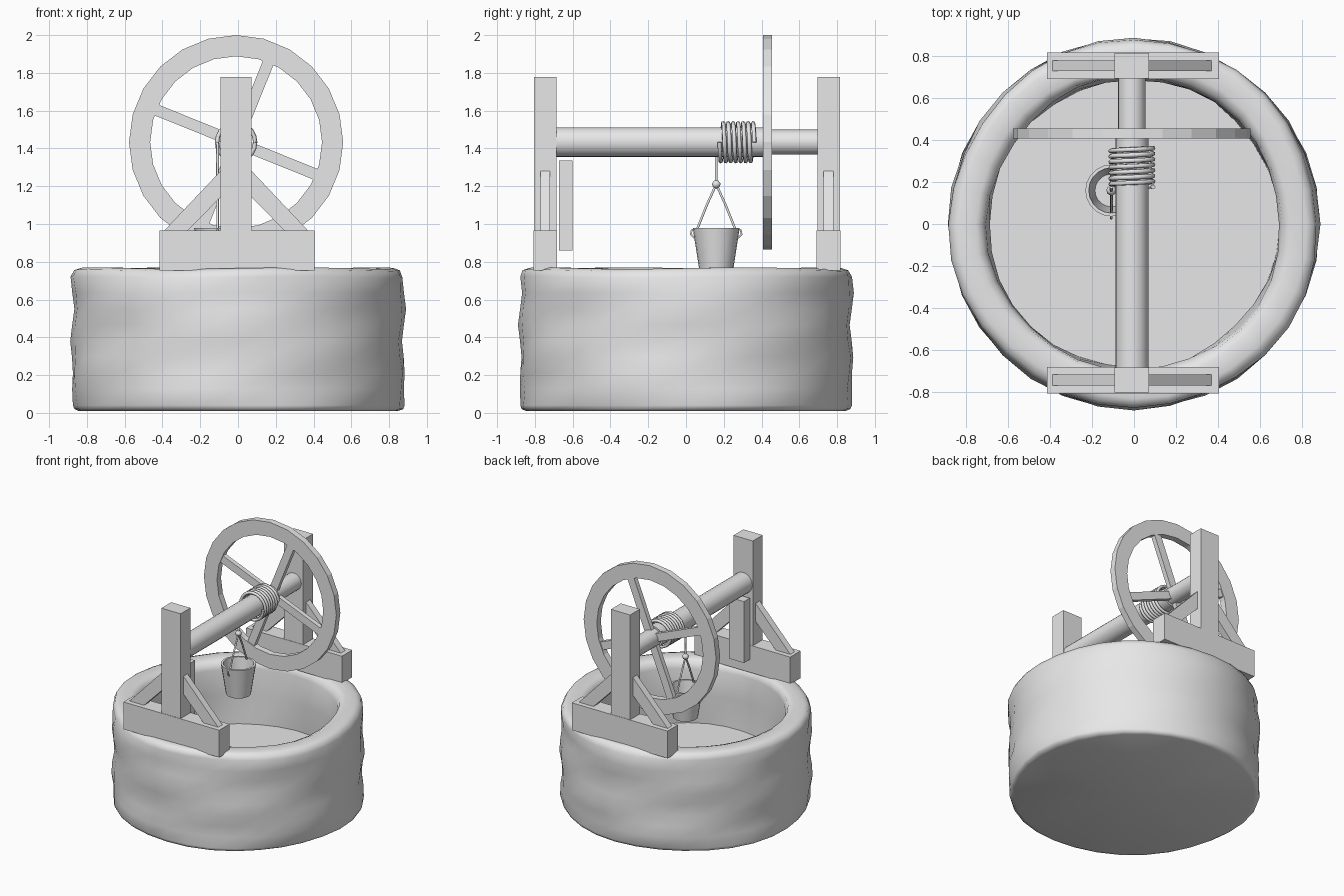
import bpy, bmesh, math
from mathutils import Vector, Matrix

cube = bpy.data.objects.get("Cube")
if cube:
    bpy.data.objects.remove(cube, do_unlink=True)

grey = bpy.data.materials.new("plain grey")
grey.use_nodes = True
COLOUR = (0.8, 0.8, 0.8, 1)
grey.diffuse_color = COLOUR
grey.node_tree.nodes["Principled BSDF"].inputs["Base Color"].default_value = COLOUR

CX = -0.01            # axle line
AXLE_Z = 1.433
ALONG_Y = Matrix.Rotation(-math.pi / 2, 4, 'X')


def finish(bm, name, smooth=None):
    bmesh.ops.recalc_face_normals(bm, faces=bm.faces)
    mesh = bpy.data.meshes.new(name)
    bm.to_mesh(mesh)
    bm.free()
    obj = bpy.data.objects.new(name, mesh)
    bpy.context.collection.objects.link(obj)
    mesh.materials.append(grey)
    if smooth:
        bpy.ops.object.select_all(action='DESELECT')
        obj.select_set(True)
        bpy.context.view_layer.objects.active = obj
        bpy.ops.object.shade_smooth_by_angle(angle=math.radians(smooth))
    return obj


def box(name, low, high):
    low, high = Vector(low), Vector(high)
    bm = bmesh.new()
    bmesh.ops.create_cube(bm, size=1)
    bmesh.ops.scale(bm, vec=high - low, verts=bm.verts)
    bmesh.ops.translate(bm, vec=(low + high) / 2, verts=bm.verts)
    return finish(bm, name)


def lathe(name, profile, sides, loc=(0, 0, 0), turn=None, closed=False, smooth=40, warp=None):
    """Spin a (radius, height) profile round z, then turn and place it."""
    bm = bmesh.new()
    rings = []
    for s in range(sides):
        a = math.tau * s / sides
        ring = []
        for r, h in profile:
            if warp:
                r, h = warp(r, h, a)
            ring.append(bm.verts.new((r * math.cos(a), r * math.sin(a), h)))
        rings.append(ring)
    n = len(profile)
    for s in range(sides):
        p, q = rings[s], rings[(s + 1) % sides]
        for i in range(n if closed else n - 1):
            j = (i + 1) % n
            bm.faces.new((p[i], q[i], q[j], p[j]))
    bmesh.ops.remove_doubles(bm, verts=bm.verts, dist=1e-5)
    if turn:
        bm.transform(turn)
    bm.transform(Matrix.Translation(loc))
    return finish(bm, name, smooth)


def tube(name, points, radius, kind='POLY', cyclic=False):
    curve = bpy.data.curves.new(name, 'CURVE')
    curve.dimensions = '3D'
    curve.bevel_depth = radius
    curve.bevel_resolution = 1
    curve.use_fill_caps = True
    spline = curve.splines.new(kind)
    spline.points.add(len(points) - 1)
    for p, co in zip(spline.points, points):
        p.co = (*co, 1)
    spline.use_cyclic_u = cyclic
    curve.materials.append(grey)
    obj = bpy.data.objects.new(name, curve)
    bpy.context.collection.objects.link(obj)
    return obj


# Stone well wall with worn, uneven sides and a floor inside
def worn(r, h, a):
    if r < 0.1 or h < 0.02:
        return r, h
    dent = 0.006 * math.sin(3 * a + 14 * h) + 0.006 * math.sin(5 * a - 22 * h + 1)
    return r + dent, h + (0.004 * math.sin(4 * a) if h > 0.7 else 0)


outer = [(0.878, 0.04 + 0.085 * i) for i in range(9)]
wall = [(0, 0.01), (0.845, 0.01), (0.87, 0.02)] + outer + [
    (0.862, 0.755), (0.83, 0.766), (0.75, 0.766), (0.715, 0.75), (0.7, 0.7),
    (0.695, 0.5), (0.695, 0.28), (0, 0.28)]
lathe("well_wall", wall, 32, warp=worn, smooth=60)

# Two matching supports: foot beam, post and a pair of braces
for side, y in (("front", -0.745), ("back", 0.755)):
    box(side + "_foot_beam", (-0.415, y - 0.063, 0.755), (0.405, y + 0.063, 0.966))
    box(side + "_post", (-0.092, y - 0.06, 0.8), (0.072, y + 0.06, 1.777))
    for hand, sx in (("left", 1), ("right", -1)):
        bm = bmesh.new()
        shape = [(0.05, 1.315), (0.395, 0.95), (0.27, 0.95), (0.05, 1.175)]
        face = bm.faces.new([bm.verts.new((CX + sx * x, y - 0.026, z)) for x, z in shape])
        ext = bmesh.ops.extrude_face_region(bm, geom=[face])
        bmesh.ops.translate(bm, vec=(0, 0.052, 0),
                            verts=[v for v in ext["geom"] if isinstance(v, bmesh.types.BMVert)])
        finish(bm, side + "_" + hand + "_brace")

# Board fixed inside the front post
box("inner_board", (-0.075, -0.673, 0.86), (0.055, -0.602, 1.335))

# Axle in two thicknesses
lathe("axle", [(0, -0.7), (0.079, -0.7), (0.079, 0.41), (0, 0.41)], 20,
      (CX, 0, AXLE_Z), ALONG_Y)
lathe("axle_end", [(0, 0.4), (0.066, 0.4), (0.066, 0.7), (0, 0.7)], 20,
      (CX, 0, AXLE_Z), ALONG_Y)

# Hand wheel: rim and four spokes
lathe("wheel_rim", [(0.567, 0.407), (0.567, 0.456), (0.455, 0.456), (0.455, 0.407)], 24,
      (CX, 0, AXLE_Z), ALONG_Y, closed=True, smooth=10)
for i in range(4):
    spoke = box("wheel_spoke", (0.04, -0.018, -0.03), (0.47, 0.018, 0.03))
    spoke.location = (CX, 0.431, AXLE_Z)
    spoke.rotation_euler.y = math.radians(22 + 90 * i)

# Rope wound on the axle, then hanging down to a knot
BX, BY = -0.108, 0.16
TURNS, STEPS = 7, 20
coil = []
for i in range(TURNS * STEPS + 1):
    a = math.tau * i / STEPS
    coil.append((CX + 0.101 * math.cos(a), 0.362 - 0.185 * i / (TURNS * STEPS),
                 AXLE_Z + 0.101 * math.sin(a)))
tube("wound_rope", coil, 0.0115)
tube("hanging_rope", [(BX, 0.175, AXLE_Z), (BX, BY, 1.36), (BX, BY, 1.2)], 0.008)
lathe("rope_knot", [(0, -0.024), (0.02, -0.012), (0.024, 0.004), (0.012, 0.02), (0, 0.022)], 10,
      (BX, BY, 1.21), smooth=80)

# Open bucket with ears, hung from two rope strands
lathe("bucket", [(0, 0.745), (0.088, 0.745), (0.124, 0.978), (0.108, 0.978),
                 (0.078, 0.765), (0, 0.765)], 20, (BX, BY, 0))
for s in (-1, 1):
    tube("bucket_strand", [(BX, BY, 1.21), (BX, BY + s * 0.05, 1.1),
                           (BX, BY + s * 0.1, 0.975)], 0.007)
    tube("bucket_ear", [(BX, BY + s * 0.1, 0.975), (BX, BY + s * 0.13, 0.968),
                        (BX, BY + s * 0.134, 0.945), (BX, BY + s * 0.114, 0.925)], 0.006)
